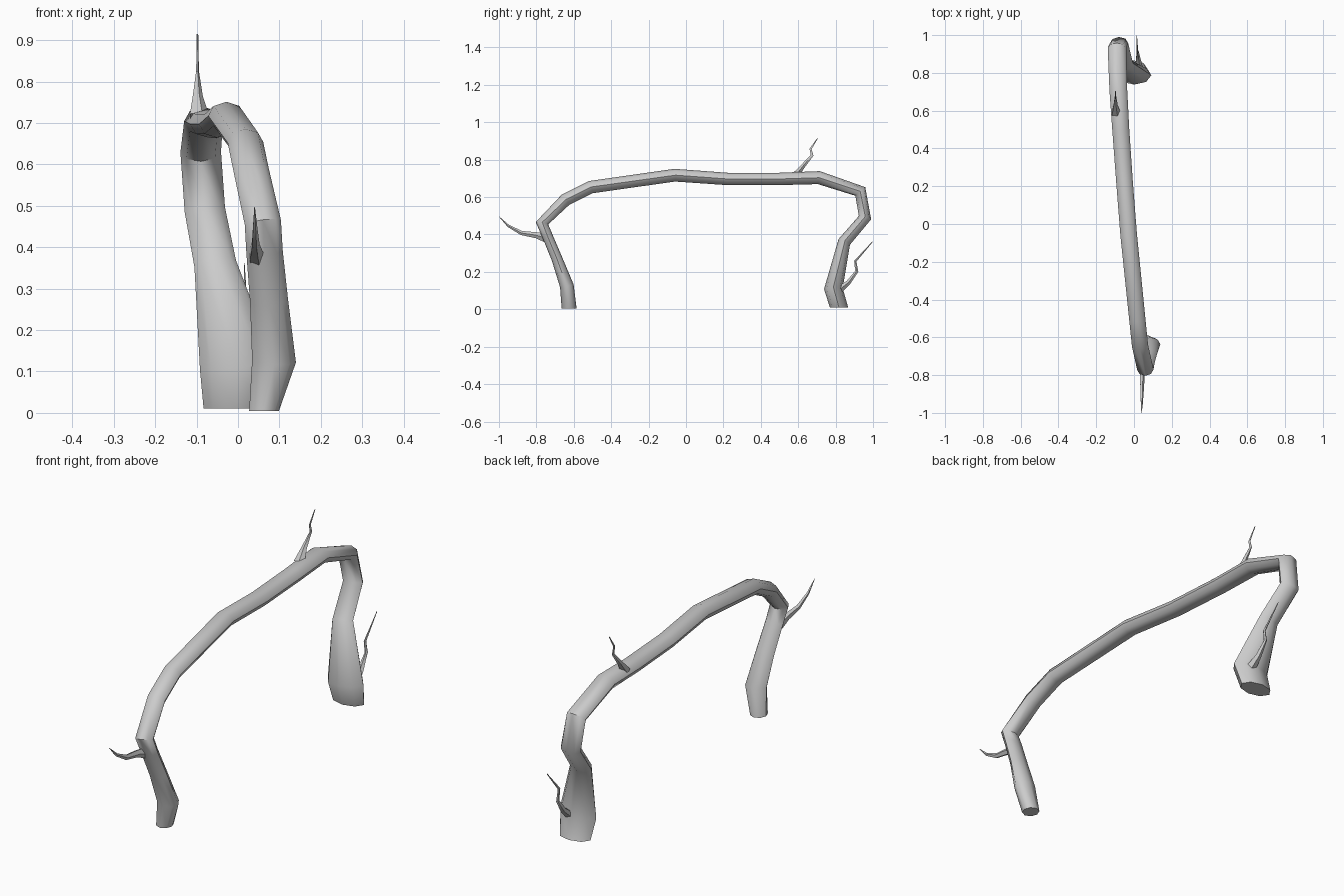
import bpy, bmesh, math
from mathutils import Vector


def sweep(name, rings, sides, flat_ends=False):
    """Skin rings (x, y, z, half width in x, half thickness) along a path."""
    bm = bmesh.new()
    pts = [Vector(r[:3]) for r in rings]
    last = len(pts) - 1
    loops = []
    for i, r in enumerate(rings):
        # mitre direction at this point
        d_in = (pts[i] - pts[max(i - 1, 0)]).normalized()
        d_out = (pts[min(i + 1, last)] - pts[i]).normalized()
        t = (d_in + d_out).normalized()
        if flat_ends and i in (0, last):
            t = Vector((0, 0, 1 if i == 0 else -1))
        n = Vector((1, 0, 0)).cross(t).normalized()
        u = t.cross(n).normalized()
        loop = []
        for k in range(sides):
            a = 2 * math.pi * k / sides
            loop.append(bm.verts.new(pts[i] + u * r[3] * math.cos(a) + n * r[4] * math.sin(a)))
        loops.append(loop)
    for a, b in zip(loops, loops[1:]):
        for k in range(sides):
            j = (k + 1) % sides
            bm.faces.new((a[k], a[j], b[j], b[k]))
    bm.faces.new(loops[0])
    bm.faces.new(loops[-1])
    bmesh.ops.recalc_face_normals(bm, faces=bm.faces)
    mesh = bpy.data.meshes.new(name)
    bm.to_mesh(mesh)
    bm.free()
    ob = bpy.data.objects.new(name, mesh)
    bpy.context.collection.objects.link(ob)
    bpy.ops.object.select_all(action='DESELECT')
    ob.select_set(True)
    bpy.context.view_layer.objects.active = ob
    bpy.ops.object.shade_smooth_by_angle(angle=math.radians(50))
    return ob


# Main arched root, from the front foot over the top to the back foot
sweep("arched_root", [
    (0.063, -0.625, 0.005, 0.036, 0.040),
    (0.087, -0.637, 0.125, 0.053, 0.037),
    (0.075, -0.690, 0.270, 0.046, 0.029),
    (0.064, -0.740, 0.390, 0.044, 0.028),
    (0.060, -0.770, 0.460, 0.044, 0.034),
    (0.032, -0.645, 0.585, 0.043, 0.034),
    (0.018, -0.510, 0.653, 0.043, 0.034),
    (-0.028, -0.060, 0.717, 0.044, 0.034),
    (-0.050, 0.220, 0.697, 0.044, 0.033),
    (-0.070, 0.500, 0.697, 0.045, 0.033),
    (-0.083, 0.710, 0.704, 0.047, 0.035),
    (-0.090, 0.932, 0.630, 0.049, 0.035),
    (-0.080, 0.957, 0.490, 0.049, 0.034),
    (-0.055, 0.846, 0.360, 0.051, 0.034),
    (0.000, 0.788, 0.110, 0.092, 0.050),
    (-0.005, 0.818, 0.010, 0.078, 0.049),
], 8, flat_ends=True)

# Thin thorny twigs
sweep("front_twig", [
    (0.045, -0.740, 0.378, 0.020, 0.026),
    (0.043, -0.800, 0.396, 0.014, 0.017),
    (0.042, -0.880, 0.408, 0.010, 0.012),
    (0.041, -0.950, 0.446, 0.006, 0.007),
    (0.040, -1.000, 0.496, 0.001, 0.001),
], 5)
sweep("top_twig", [
    (-0.095, 0.585, 0.715, 0.026, 0.020),
    (-0.098, 0.625, 0.765, 0.013, 0.012),
    (-0.098, 0.674, 0.823, 0.004, 0.008),
    (-0.098, 0.666, 0.857, 0.003, 0.006),
    (-0.098, 0.703, 0.914, 0.002, 0.002),
], 5)
sweep("back_twig", [
    (0.025, 0.815, 0.100, 0.026, 0.020),
    (0.022, 0.870, 0.145, 0.014, 0.013),
    (0.019, 0.913, 0.203, 0.006, 0.009),
    (0.018, 0.905, 0.257, 0.005, 0.007),
    (0.015, 0.997, 0.361, 0.001, 0.002),
], 5)
